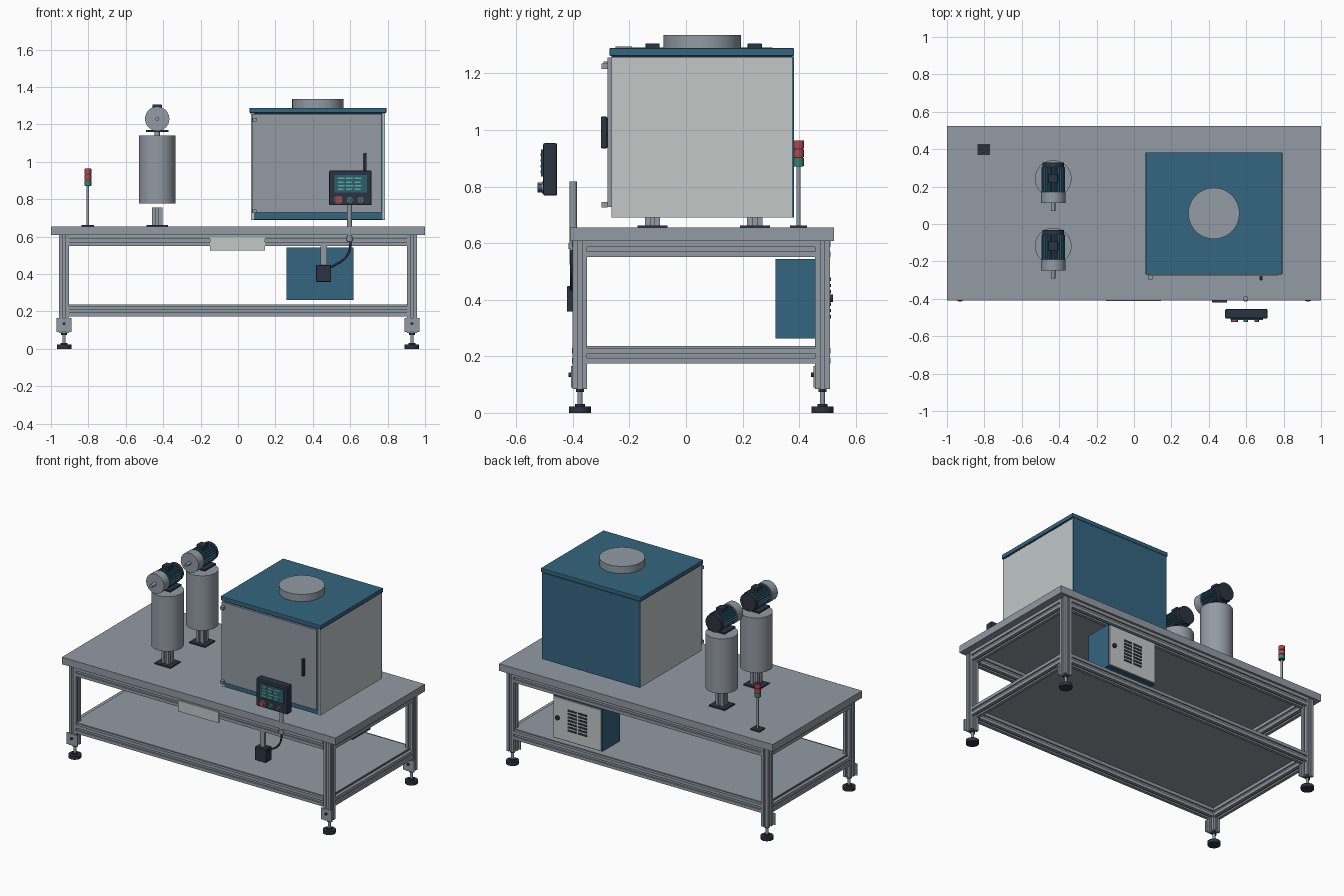
import bpy
import bmesh
from math import cos, sin, pi, radians
from mathutils import Vector

cube = bpy.data.objects.get("Cube")
if cube:
    bpy.data.objects.remove(cube, do_unlink=True)


def material(name, r, g, b):
    m = bpy.data.materials.new(name)
    m.use_nodes = True
    m.diffuse_color = (r, g, b, 1)
    m.node_tree.nodes["Principled BSDF"].inputs["Base Color"].default_value = (r, g, b, 1)
    return m


GRAY = material("machine gray", 0.29, 0.325, 0.37)
BLUE = material("panel blue", 0.034, 0.13, 0.215)
LIGHT = material("off white panel", 0.54, 0.58, 0.575)
DARK = material("dark charcoal", 0.025, 0.033, 0.05)
RED = material("signal red", 0.45, 0.06, 0.06)
GREEN = material("signal green", 0.035, 0.22, 0.15)
SCREEN = material("screen blue", 0.025, 0.11, 0.16)
MINT = material("screen mint", 0.12, 0.42, 0.33)


def finish(name, bm, mat, smooth=False):
    bmesh.ops.recalc_face_normals(bm, faces=bm.faces)
    mesh = bpy.data.meshes.new(name)
    bm.to_mesh(mesh)
    bm.free()
    mesh.materials.append(mat)
    obj = bpy.data.objects.new(name, mesh)
    bpy.context.collection.objects.link(obj)
    if smooth:
        bpy.ops.object.select_all(action='DESELECT')
        obj.select_set(True)
        bpy.context.view_layer.objects.active = obj
        bpy.ops.object.shade_smooth_by_angle(angle=radians(35))
    return obj


def box(name, x, y, z, mat, bevel=0):
    """Box from (low, high) ranges."""
    bm = bmesh.new()
    bmesh.ops.create_cube(bm, size=1)
    for v in bm.verts:
        v.co = Vector([(r[0] + r[1]) / 2 + c * (r[1] - r[0]) for c, r in zip(v.co, (x, y, z))])
    obj = finish(name, bm, mat)
    if bevel:
        mod = obj.modifiers.new("edge", 'BEVEL')
        mod.width, mod.segments = bevel, 2
    return obj


def around(c, half):
    return (c - half, c + half)


def prism(name, pts, start, end, mat, smooth=False):
    """Sweep a flat profile straight from start to end."""
    start, end = Vector(start), Vector(end)
    bm = bmesh.new()
    face = bm.faces.new([bm.verts.new((px, py, 0)) for px, py in pts])
    moved = bmesh.ops.extrude_face_region(bm, geom=[face])["geom"]
    length = (end - start).length
    for v in moved:
        if isinstance(v, bmesh.types.BMVert):
            v.co.z = length
    obj = finish(name, bm, mat, smooth)
    obj.rotation_mode = 'QUATERNION'
    obj.rotation_quaternion = (end - start).to_track_quat('Z', 'Y')
    obj.location = start
    return obj


def rod(name, r, start, end, mat, sides=32):
    ring = [(r * cos(2 * pi * i / sides), r * sin(2 * pi * i / sides)) for i in range(sides)]
    return prism(name, ring, start, end, mat, True)


def extrusion(name, h, start, end):
    """Square aluminium bar with a slot along each side."""
    g, d = h * 0.28, h * 0.35
    pts = []
    side = [(h, -h), (h, -g), (h - d, -g), (h - d, g), (h, g)]
    for _ in range(4):
        pts += side
        side = [(-b, a) for a, b in side]
    return prism(name, pts, start, end, GRAY)


# Table top and shelf
box("table_top", (-1, 1), (-0.41, 0.523), (0.608, 0.655), GRAY)
box("lower_shelf", (-0.93, 0.93), (-0.385, 0.492), (0.23, 0.237), GRAY)

# Legs, brackets and levelling feet
LX, FRONT, BACK = 0.93, -0.375, 0.482
for sx, xn in ((-LX, "right"), (LX, "left")):
    for ly, yn in ((FRONT, "front"), (BACK, "back")):
        tag = f"{yn}_{xn}"
        extrusion(f"leg_{tag}", 0.026, (sx, ly, 0.085), (sx, ly, 0.608))
        box(f"bracket_{tag}", around(sx, 0.04), (ly - 0.032, ly - 0.024), (0.09, 0.165), GRAY)
        rod(f"bracket_bolt_{tag}", 0.008, (sx, ly - 0.032, 0.135), (sx, ly - 0.04, 0.135), DARK, 12)
        rod(f"foot_pad_{tag}", 0.039, (sx, ly, 0), (sx, ly, 0.022), DARK)
        rod(f"foot_hub_{tag}", 0.018, (sx, ly, 0.022), (sx, ly, 0.032), DARK, 20)
        rod(f"foot_stem_{tag}", 0.009, (sx, ly, 0.03), (sx, ly, 0.085), GRAY, 16)
        rod(f"foot_nut_{tag}", 0.016, (sx, ly, 0.074), (sx, ly, 0.085), DARK, 6)

# Frame rails
for z, level in ((0.579, "upper"), (0.202, "lower")):
    for ly, yn in ((FRONT, "front"), (BACK, "back")):
        extrusion(f"{level}_{yn}_rail", 0.028, (-0.905, ly, z), (0.905, ly, z))
    for sx, xn in ((-LX, "right"), (LX, "left")):
        extrusion(f"{level}_{xn}_rail", 0.028, (sx, FRONT + 0.026, z), (sx, BACK - 0.026, z))

# Chamber with coloured panels
box("chamber_core", (0.085, 0.772), (-0.262, 0.37), (0.692, 1.26), BLUE)
for x, n in (((0.07, 0.085), "right"), ((0.772, 0.786), "left")):
    box(f"chamber_{n}_panel", x, (-0.264, 0.374), (0.69, 1.26), LIGHT)
box("chamber_back_panel", (0.07, 0.786), (0.374, 0.382), (0.69, 1.26), BLUE)
box("chamber_door", (0.075, 0.768), (-0.278, -0.264), (0.728, 1.256), GRAY)
box("chamber_lid", (0.062, 0.793), (-0.27, 0.382), (1.262, 1.289), BLUE, 0.003)
box("lid_seal", (0.068, 0.787), (-0.264, 0.376), (1.256, 1.263), DARK)
rod("lid_duct", 0.137, (0.427, 0.057, 1.289), (0.427, 0.057, 1.336), GRAY, 64)
box("door_handle", around(0.68, 0.008), (-0.301, -0.278), (0.935, 1.047), DARK, 0.004)
for z in (0.735, 1.225):
    box("door_hinge", (0.077, 0.1), (-0.298, -0.278), around(z, 0.01), GRAY)

# Vessels with motors
CX, MZ = -0.432, 1.23
fins = []
for i in range(24):
    for k, r in enumerate((0.062, 0.062, 0.054, 0.054)):
        a = 2 * pi * (i + k / 4) / 24
        fins.append((r * cos(a), r * sin(a)))
for cy, n in ((-0.118, "front"), (0.243, "back")):
    box(f"{n}_post_base", around(CX, 0.058), around(cy, 0.053), (0.655, 0.663), DARK)
    extrusion(f"{n}_post", 0.027, (CX, cy, 0.663), (CX, cy, 0.757))
    rod(f"{n}_vessel", 0.098, (CX, cy, 0.778), (CX, cy, 1.14), GRAY, 48)
    rod(f"{n}_vessel_neck", 0.014, (CX, cy, 1.14), (CX, cy, 1.16), GRAY, 20)
    box(f"{n}_motor_plate", around(CX, 0.06), around(cy, 0.058), (1.16, 1.171), DARK)
    prism(f"{n}_motor_body", fins, (CX, cy - 0.073, MZ), (CX, cy + 0.062, MZ), BLUE)
    rod(f"{n}_motor_flange", 0.065, (CX, cy - 0.131, MZ), (CX, cy - 0.073, MZ), GRAY, 40)
    rod(f"{n}_motor_cap", 0.058, (CX, cy + 0.062, MZ), (CX, cy + 0.087, MZ), DARK, 40)
    rod(f"{n}_motor_shaft", 0.011, (CX, cy - 0.174, MZ), (CX, cy - 0.131, MZ), GRAY, 20)
    box(f"{n}_terminal_box", around(CX, 0.025), around(cy, 0.025), (1.275, 1.306), DARK, 0.003)

# Signal tower
TX, TY = -0.803, 0.398
box("tower_base", around(TX, 0.033), around(TY, 0.03), (0.655, 0.663), DARK)
rod("tower_pole", 0.007, (TX, TY, 0.663), (TX, TY, 0.872), GRAY, 16)
rod("tower_core", 0.016, (TX, TY, 0.87), (TX, TY, 0.963), DARK, 24)
for i, (n, m) in enumerate((("green", GREEN), ("middle_red", RED), ("top_red", RED))):
    z = 0.873 + 0.031 * i
    rod(f"tower_{n}_lamp", 0.019, (TX, TY, z), (TX, TY, z + 0.027), m, 24)

# Control panel
box("control_housing", (0.487, 0.714), (-0.505, -0.455), (0.768, 0.953), DARK, 0.006)
box("control_screen", (0.515, 0.69), (-0.512, -0.504), (0.835, 0.93), SCREEN)
for row in range(4):
    z = 0.912 - 0.02 * row
    for x0, x1 in ((0.535, 0.57), (0.578, 0.615), (0.623, 0.66)):
        box("screen_line", (x0, x1 - 0.006 * (row % 2)), (-0.514, -0.511), around(z, 0.004), MINT)
for x, r, m, n in ((0.537, 0.018, RED, "stop"), (0.598, 0.012, GREEN, "start"), (0.655, 0.012, BLUE, "reset")):
    rod(f"{n}_button_ring", r + 0.003, (x, -0.504, 0.797), (x, -0.509, 0.797), GRAY, 24)
    rod(f"{n}_button", r, (x, -0.504, 0.797), (x, -0.524, 0.797), m, 24)

# Control panel support, cable and junction box
rod("control_pole", 0.013, (0.597, -0.398, 0.575), (0.597, -0.398, 0.818), GRAY, 24)
rod("pole_collar", 0.017, (0.597, -0.398, 0.58), (0.597, -0.398, 0.6), GRAY, 24)
box("junction_bracket", (0.44, 0.475), (-0.4, -0.385), (0.44, 0.553), GRAY)
box("junction_box", (0.418, 0.498), (-0.421, -0.36), (0.358, 0.448), DARK, 0.004)
curve = bpy.data.curves.new("control_cable", 'CURVE')
curve.dimensions = '3D'
curve.bevel_depth = 0.006
curve.bevel_resolution = 2
curve.materials.append(DARK)
path = curve.splines.new('NURBS')
route = [(0.6, 0.585), (0.605, 0.53), (0.575, 0.475), (0.53, 0.455), (0.492, 0.435)]
path.points.add(len(route) - 1)
for p, (x, z) in zip(path.points, route):
    p.co = (x, -0.404, z, 1)
path.use_endpoint_u = True
bpy.context.collection.objects.link(bpy.data.objects.new("control_cable", curve))

# Blank front plate
box("front_plate", (-0.15, 0.145), (-0.411, -0.402), (0.525, 0.597), LIGHT)

# Electrical cabinet with vented door
box("cabinet_body", (0.26, 0.617), (0.317, 0.5), (0.262, 0.543), BLUE)
box("cabinet_door", (0.266, 0.611), (0.5, 0.509), (0.268, 0.538), LIGHT)
for row in range(7):
    for x in (0.4, 0.475):
        box("vent_slot", around(x, 0.031), (0.508, 0.512), around(0.34 + 0.022 * row, 0.006), DARK)
rod("cabinet_lock", 0.014, (0.58, 0.508, 0.405), (0.58, 0.52, 0.405), DARK, 20)
